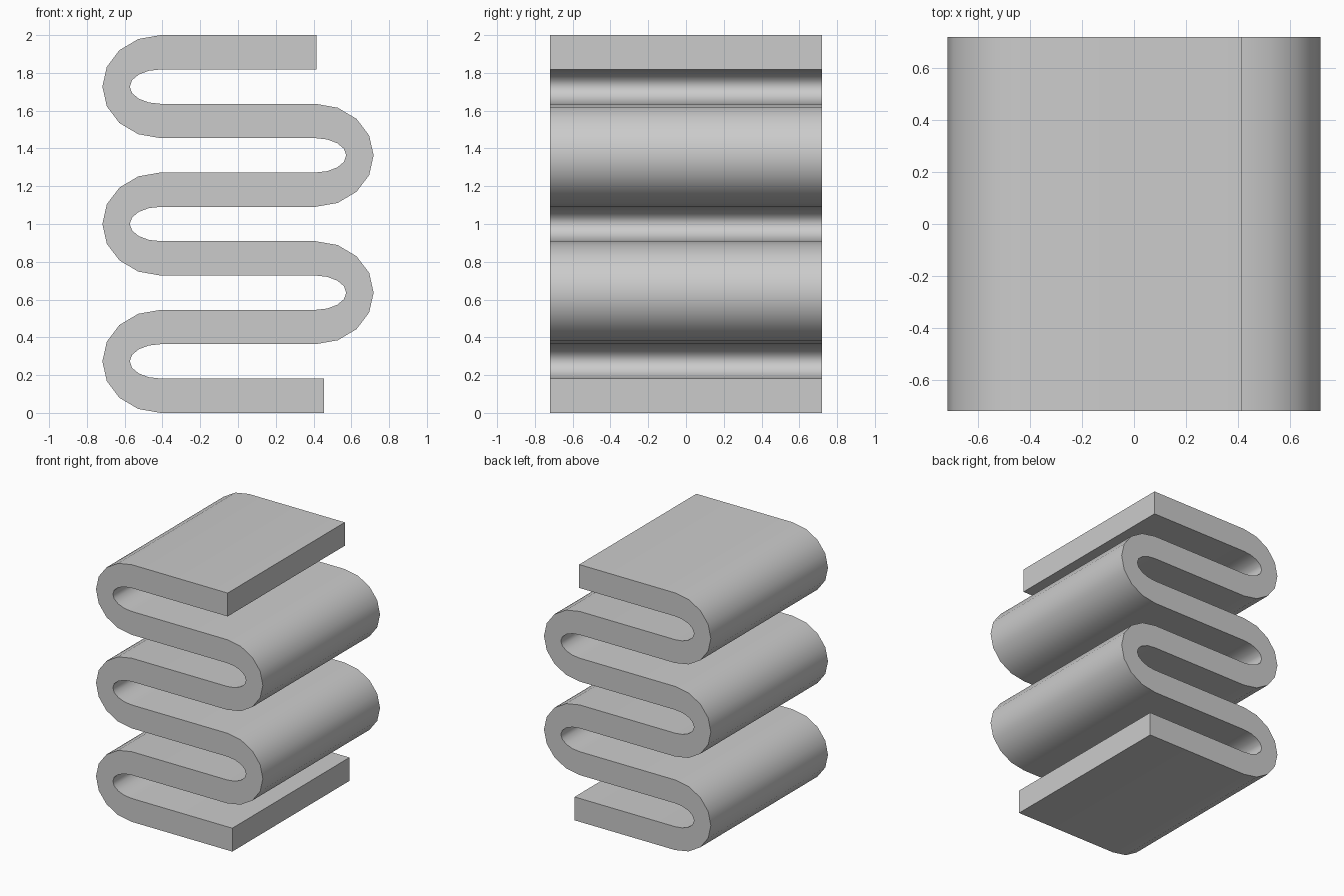
import bpy, bmesh, math
from mathutils import Vector

cube = bpy.data.objects.get("Cube")
if cube:
    bpy.data.objects.remove(cube, do_unlink=True)

H = 2 / 11          # slab thickness, equal to the gap between slabs
DEPTH = 0.72        # half depth
BEND_X = 0.41       # where each bend starts
STEPS = 8           # segments in each half-turn


def bend(side, level, rx, rz):
    """Half ellipse running upward around the gap above a slab."""
    zc = (2 * level + 1.5) * H
    return [(side * (BEND_X + rx * math.cos(a)), zc + rz * math.sin(a))
            for a in (math.pi * (i / STEPS - 0.5) for i in range(STEPS + 1))]


# Two edges of the folded strip, from the bottom end to the top end
edge_a, edge_b = [(0.455, 0)], [(0.455, H)]
for level in range(5):
    side = -1 if level % 2 == 0 else 1
    outer = bend(side, level, 0.308, 1.5 * H)
    inner = bend(side, level, 0.163, 0.5 * H)
    edge_a += outer if side < 0 else inner
    edge_b += inner if side < 0 else outer
edge_a.append((0.415, 2))
edge_b.append((0.415, 2 - H))

# Sweep the strip's rectangular section along the folds
bm = bmesh.new()
rings = [[bm.verts.new(Vector((x, y, z))) for (x, z), y in
          ((a, -DEPTH), (a, DEPTH), (b, DEPTH), (b, -DEPTH))]
         for a, b in zip(edge_a, edge_b)]
for r, s in zip(rings, rings[1:]):
    for i in range(4):
        j = (i + 1) % 4
        bm.faces.new((r[i], r[j], s[j], s[i]))
bm.faces.new(rings[0])
bm.faces.new(rings[-1])
bmesh.ops.recalc_face_normals(bm, faces=bm.faces)
mesh = bpy.data.meshes.new("folded_strip")
bm.to_mesh(mesh)
bm.free()

strip = bpy.data.objects.new("folded_strip", mesh)
bpy.context.collection.objects.link(strip)

# Plain grey
grey = bpy.data.materials.new("light_grey")
grey.use_nodes = True
color = (0.6, 0.6, 0.6, 1)
grey.diffuse_color = color
grey.node_tree.nodes["Principled BSDF"].inputs["Base Color"].default_value = color
mesh.materials.append(grey)

# Smooth bends, sharp rims
bpy.ops.object.select_all(action="DESELECT")
strip.select_set(True)
bpy.context.view_layer.objects.active = strip
bpy.ops.object.shade_smooth_by_angle(angle=math.radians(55))
